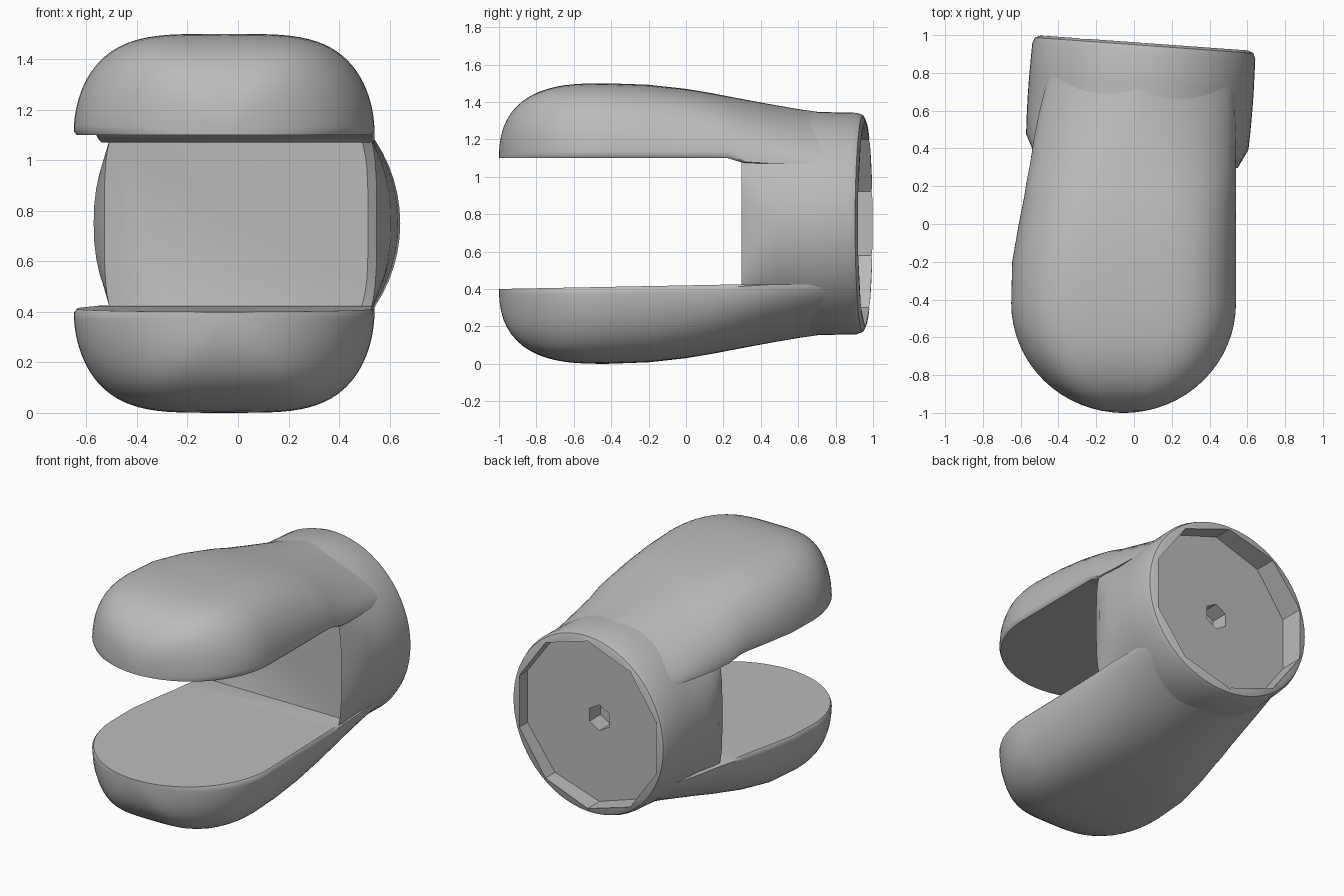
import bpy, bmesh, math
from mathutils import Matrix, Vector

if "Cube" in bpy.data.objects:
    bpy.data.objects.remove(bpy.data.objects["Cube"])

grey = bpy.data.materials.new("plain grey")
grey.use_nodes = True
COLOUR = (0.5, 0.5, 0.5, 1)
grey.diffuse_color = COLOUR
grey.node_tree.nodes["Principled BSDF"].inputs["Base Color"].default_value = COLOUR

MID = 0.75                      # height of the mirror plane between the jaws
TILT = math.atan(0.072)         # sideways lean of the wrist axis
ORIGIN = Vector((0.01, 0.335, MID))


def finish(bm, name):
    bmesh.ops.remove_doubles(bm, verts=bm.verts, dist=0.0005)
    bmesh.ops.recalc_face_normals(bm, faces=bm.faces)
    mesh = bpy.data.meshes.new(name)
    bm.to_mesh(mesh)
    bm.free()
    mesh.materials.append(grey)
    obj = bpy.data.objects.new(name, mesh)
    bpy.context.collection.objects.link(obj)
    return obj


def select_only(obj):
    bpy.ops.object.select_all(action='DESELECT')
    obj.select_set(True)
    bpy.context.view_layer.objects.active = obj


def smooth(obj, angle):
    select_only(obj)
    bpy.ops.object.shade_smooth_by_angle(angle=math.radians(angle))


def spower(v, e):
    return math.copysign(abs(v) ** e, v)


def loft(bm, sections):
    # closed rings joined in order and capped at both ends
    rings = [[bm.verts.new(p) for p in s] for s in sections]
    for r, s in zip(rings, rings[1:]):
        for i in range(len(r)):
            bm.faces.new((r[i - 1], r[i], s[i], s[i - 1]))
    bm.faces.new(rings[0])
    bm.faces.new(rings[-1])


# Jaw stations: y, right edge, left edge, crown height, squareness in x and z
stations = [
    (-0.42, -0.65, 0.54, 1.5, 4, 1.9),
    (-0.2, -0.645, 0.54, 1.492, 3.8, 1.9),
    (0, -0.61, 0.54, 1.47, 3.4, 1.9),
    (0.15, -0.58, 0.54, 1.445, 2.9, 1.9),
    (0.22, -0.57, 0.54, 1.431, 2.7, 1.9),
    (0.32, -0.55, 0.54, 1.412, 2.4, 1.85),
    (0.45, -0.53, 0.54, 1.388, 2.1, 1.75),
    (0.6, -0.5, 0.535, 1.362, 1.8, 1.6),
    (0.72, -0.47, 0.53, 1.345, 1.6, 1.5),
    (0.82, -0.44, 0.52, 1.332, 1.5, 1.45),
]


def upper_gap(y):
    # flat palate with a short step down to the wrist
    return 1.1 - 0.03 * min(max((y - 0.22) / 0.1, 0), 1)


def lower_gap(y):
    # gently sloping floor
    return 1.1 - 0.025 * min((y + 1) / 1.3, 1)


def make_jaw(name, gap, flip):
    y0, right, left, crown, px, pz = stations[0]
    rows = []
    # rounded nose
    steps = 16
    for i in range(steps):
        t = min(math.cos(math.pi / 2 * i / steps), 0.9995)
        y = y0 - 0.58 * t
        rows.append((y, (right + left) / 2, (left - right) / 2 * math.sqrt(1 - t * t),
                     (crown - gap(y)) * (1 - t ** 3) ** 0.42, px, pz))
    # palm running back into the wrist
    for y, a, b, z, px, pz in stations:
        rows.append((y, (a + b) / 2, (b - a) / 2, z - gap(y), px, pz))
    sections = []
    count = 48
    for y, cx, w, h, px, pz in rows:
        # softened lip that fades out at the wrist, then the domed outer surface
        lip = 0.015 * min(max((0.45 - y) / 0.2, 0.1), 1)
        outline = [(cx + 0.98 * w, gap(y))]
        for i in range(count + 1):
            a = math.pi * i / count
            outline.append((cx + w * spower(math.cos(a), 2 / px),
                            gap(y) + lip + max(h - lip, 0) * max(math.sin(a), 0) ** (2 / pz)))
        outline.append((cx - 0.98 * w, gap(y)))
        sections.append([(x, y, 2 * MID - z if flip else z) for x, z in outline])
    bm = bmesh.new()
    loft(bm, sections)
    smooth(finish(bm, name), 40)


make_jaw("upper_jaw", upper_gap, False)
make_jaw("lower_jaw", lower_gap, True)

# Wrist: leaning drum, squarer at its chamfered front, rounded at the back rim.
# Each ring: radius, distance along axis, slant of the ring, squareness
rings = [(0.5, 0.045, 0.072, 4), (0.54, 0, 0, 4), (0.59, 0.1, 0, 2.25),
         (0.594, 0.2, 0, 2.05), (0.596, 0.3, 0, 2), (0.596, 0.4, 0, 2),
         (0.592, 0.58, 0, 2), (0.58, 0.612, 0, 2), (0.55, 0.625, 0, 2)]
bm = bmesh.new()
sections = []
SIDES = 64
for radius, along, slant, n in rings:
    section = []
    for i in range(SIDES):
        a = 2 * math.pi * i / SIDES
        x = radius * spower(math.cos(a), 2 / n)
        section.append((x, along + slant * x, radius * spower(math.sin(a), 2 / n)))
    sections.append(section)
loft(bm, sections)
bm.transform(Matrix.Translation(ORIGIN) @ Matrix.Rotation(-TILT, 4, 'Z'))
wrist = finish(bm, "wrist")


def cut_recess(name, sides, radius, floor, back):
    bm = bmesh.new()
    bmesh.ops.create_cone(bm, cap_ends=True, segments=sides, radius1=radius,
                          radius2=radius, depth=back - floor)
    bm.transform(Matrix.Translation((0.05, (floor + back) / 2, MID))
                 @ Matrix.Rotation(math.pi / 2, 4, 'X'))
    cutter = finish(bm, name)
    cutter.hide_render = True
    mod = wrist.modifiers.new(name, 'BOOLEAN')
    mod.operation = 'DIFFERENCE'
    mod.solver = 'EXACT'
    mod.object = cutter
    select_only(wrist)
    bpy.ops.object.modifier_apply(modifier=name)
    bpy.data.objects.remove(cutter)


# Faceted socket in the back and a small pocket at its centre
cut_recess("socket_cutter", 10, 0.555, 0.835, 1.2)
cut_recess("pocket_cutter", 6, 0.085, 0.72, 0.9)
smooth(wrist, 30)
